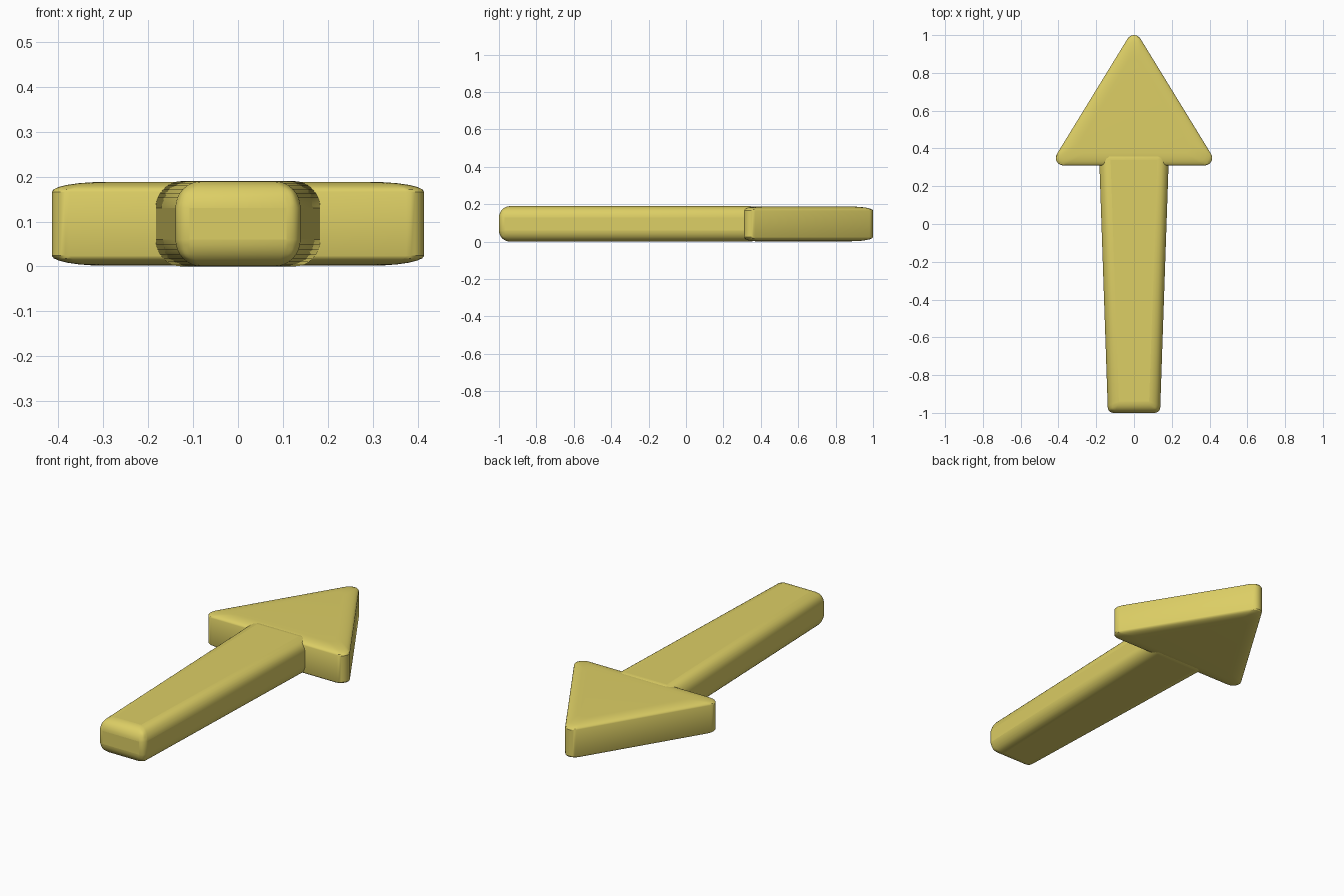
import bpy, bmesh
from math import sin, cos, pi, radians

if "Cube" in bpy.data.objects:
    bpy.data.objects.remove(bpy.data.objects["Cube"])

mat = bpy.data.materials.new("yellow")
mat.diffuse_color = (0.72, 0.62, 0.13, 1)
mat.use_nodes = True
mat.node_tree.nodes["Principled BSDF"].inputs["Base Color"].default_value = mat.diffuse_color


def finish(name, bm):
    bmesh.ops.recalc_face_normals(bm, faces=bm.faces)
    me = bpy.data.meshes.new(name)
    bm.to_mesh(me)
    bm.free()
    ob = bpy.data.objects.new(name, me)
    bpy.context.collection.objects.link(ob)
    me.materials.append(mat)
    return ob


def smooth(ob):
    bpy.ops.object.select_all(action='DESELECT')
    ob.select_set(True)
    bpy.context.view_layer.objects.active = ob
    bpy.ops.object.shade_smooth_by_angle(angle=radians(30))


# Arrow head: rounded triangle, thin pillowed rim above and below a straight wall
R, IN_Y, IN_R = 0.04, 0.559, 0.2094
CORNERS = [(0.374, 0.35, -90, 31.5), (0, 0.96, 31.5, 148.5), (-0.374, 0.35, 148.5, 270)]


def ring(bm, inset, z, steps=8):
    s = 1 - inset / IN_R
    verts = []
    for cx, cy, a0, a1 in CORNERS:
        for i in range(steps + 1):
            a = radians(a0 + (a1 - a0) * i / steps)
            verts.append(bm.verts.new((cx * s + R * cos(a),
                                       IN_Y + (cy - IN_Y) * s + R * sin(a), z)))
    return verts


bm = bmesh.new()
RIM_W, RIM_H, N = 0.065, 0.022, 6
rim = [(RIM_W * (1 - cos(t)), RIM_H * sin(t)) for t in (i / N * pi / 2 for i in range(N + 1))]
profile = [(d, 0.024 - h) for d, h in reversed(rim)] + [(d, 0.166 + h) for d, h in rim]
rings = [ring(bm, d, z) for d, z in profile]
for a, b in zip(rings, rings[1:]):
    for i in range(len(a)):
        j = (i + 1) % len(a)
        bm.faces.new((a[i], a[j], b[j], b[i]))
bm.faces.new(rings[0])
bm.faces.new(rings[-1])
smooth(finish("arrow_head", bm))

# Shaft: tapered bar with soft long edges and tighter upright corners
bm = bmesh.new()
bmesh.ops.create_cube(bm, size=1)
for v in bm.verts:
    back = v.co.y > 0
    v.co.x *= 0.372 if back else 0.276
    v.co.y = 0.40 if back else -1.0
    v.co.z = 0.19 if v.co.z > 0 else 0.0
weight = bm.edges.layers.float.new("bevel_weight_edge")
for e in bm.edges:
    upright = abs(e.verts[0].co.z - e.verts[1].co.z) > 0.1
    e[weight] = 0.5 if upright else 1.0
shaft = finish("shaft", bm)
bevel = shaft.modifiers.new("round", 'BEVEL')
bevel.limit_method = 'WEIGHT'
bevel.width = 0.06
bevel.segments = 8
smooth(shaft)
